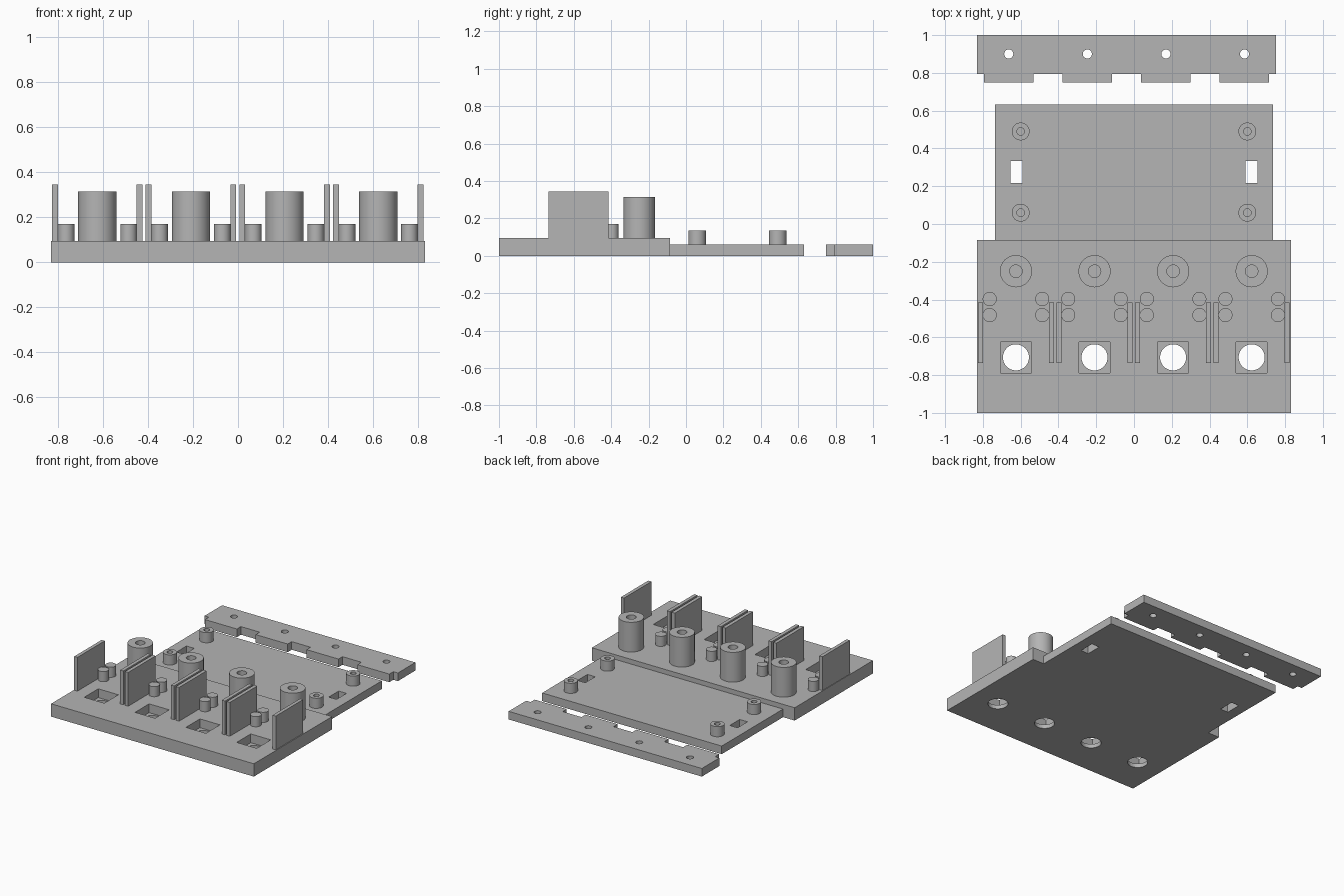
import bpy, bmesh, math
from mathutils import Matrix, Vector

cube = bpy.data.objects.get("Cube")
if cube:
    bpy.data.objects.remove(cube, do_unlink=True)

GREY = (0.46, 0.46, 0.46, 1)
plastic = bpy.data.materials.new("plain grey plastic")
plastic.use_nodes = True
plastic.diffuse_color = GREY
plastic.node_tree.nodes["Principled BSDF"].inputs["Base Color"].default_value = GREY


def finish(name, bm, smooth=False):
    bmesh.ops.recalc_face_normals(bm, faces=bm.faces)
    mesh = bpy.data.meshes.new(name)
    bm.to_mesh(mesh)
    bm.free()
    mesh.materials.append(plastic)
    obj = bpy.data.objects.new(name, mesh)
    bpy.context.collection.objects.link(obj)
    if smooth:
        shade(obj)
    return obj


def shade(obj):
    bpy.ops.object.select_all(action="DESELECT")
    obj.select_set(True)
    bpy.context.view_layer.objects.active = obj
    bpy.ops.object.shade_smooth_by_angle(angle=math.radians(30))


def add_box(bm, x0, x1, y0, y1, z0, z1):
    size = Matrix.Diagonal((x1 - x0, y1 - y0, z1 - z0, 1))
    mid = Vector((x0 + x1, y0 + y1, z0 + z1)) / 2
    bmesh.ops.create_cube(bm, size=1, matrix=Matrix.Translation(mid) @ size)


def add_cylinder(bm, x, y, r, z0, z1):
    bmesh.ops.create_cone(bm, cap_ends=True, segments=48, radius1=r, radius2=r, depth=z1 - z0,
                          matrix=Matrix.Translation((x, y, (z0 + z1) / 2)))


def add_tube(bm, x, y, r, bore, z0, z1):
    # wall profile spun round the post axis
    profile = [(bore, z0), (bore, z1), (r, z1), (r, z0)]
    verts = [bm.verts.new((x + px, y, pz)) for px, pz in profile]
    edges = [bm.edges.new(pair) for pair in zip(verts, verts[1:])]
    bmesh.ops.spin(bm, geom=verts + edges, cent=(x, y, 0), axis=(0, 0, 1),
                   angle=math.tau, steps=48, use_merge=True)
    bmesh.ops.remove_doubles(bm, verts=bm.verts, dist=1e-5)


def prism(name, outline, height):
    bm = bmesh.new()
    face = bm.faces.new([bm.verts.new((x, y, 0)) for x, y in outline])
    top = bmesh.ops.extrude_face_region(bm, geom=[face])["geom"]
    bmesh.ops.translate(bm, vec=(0, 0, height), verts=[v for v in top if isinstance(v, bmesh.types.BMVert)])
    return finish(name, bm)


def cut(obj, bm):
    cutter = finish("cutter", bm)
    cutter.hide_render = True
    mod = obj.modifiers.new("cut", "BOOLEAN")
    mod.operation = "DIFFERENCE"
    mod.solver = "EXACT"
    mod.object = cutter
    bpy.ops.object.select_all(action="DESELECT")
    bpy.context.view_layer.objects.active = obj
    obj.select_set(True)
    bpy.ops.object.modifier_apply(modifier=mod.name)
    bpy.data.objects.remove(cutter, do_unlink=True)
    shade(obj)


BAYS = [-0.625 + 0.416 * i for i in range(4)]
DECK, PLATE, STEP = 0.095, 0.06, -0.085

# Thick front deck with stepped pockets
bm = bmesh.new()
add_box(bm, -0.83, 0.83, -1, STEP, 0, DECK)
deck = finish("front_deck", bm)
pockets, bores = bmesh.new(), bmesh.new()
for x in BAYS:
    add_box(pockets, x - 0.082, x + 0.082, -0.788, -0.624, 0.03, 0.2)
    add_cylinder(bores, x, -0.706, 0.069, -0.1, 0.2)
cut(deck, pockets)
cut(deck, bores)

# Thin rear plate with two slots
bm = bmesh.new()
add_box(bm, -0.735, 0.735, STEP, 0.632, 0, PLATE)
rear = finish("rear_plate", bm)
slots = bmesh.new()
for s in (-1, 1):
    add_box(slots, s * 0.623 - 0.032, s * 0.623 + 0.032, 0.217, 0.333, -0.1, 0.2)
cut(rear, slots)

# Separate toothed strip with screw holes
outline = [(0.752, 1), (-0.83, 1), (-0.83, 0.795)]
for x in BAYS:
    a, b = x - 0.17, x + 0.092
    outline += [(a, 0.795), (a, 0.748), (b, 0.748), (b, 0.795)]
outline.append((0.752, 0.795))
strip = prism("toothed_strip", outline, PLATE)
holes = bmesh.new()
for x in BAYS:
    add_cylinder(holes, x - 0.038, 0.9, 0.024, -0.1, 0.2)
cut(strip, holes)

# Posts, pegs and divider fins of each bay
for i, x in enumerate(BAYS, 1):
    bm = bmesh.new()
    add_tube(bm, x, -0.25, 0.085, 0.033, DECK, 0.315)
    finish(f"tall_post_{i}", bm, True)
    pegs, fins = bmesh.new(), bmesh.new()
    for s in (-1, 1):
        for y in (-0.397, -0.482):
            add_cylinder(pegs, x + s * 0.139, y, 0.037, DECK, 0.17)
        fx = x + s * 0.188
        add_box(fins, fx - 0.013, fx + 0.013, -0.735, -0.415, DECK, 0.345)
    finish(f"pegs_{i}", pegs, True)
    finish(f"divider_fins_{i}", fins)

# Screw posts on the rear plate
bm = bmesh.new()
for x in (-0.6, 0.6):
    for y in (0.06, 0.49):
        add_tube(bm, x, y, 0.047, 0.02, PLATE, 0.135)
finish("rear_screw_posts", bm, True)
